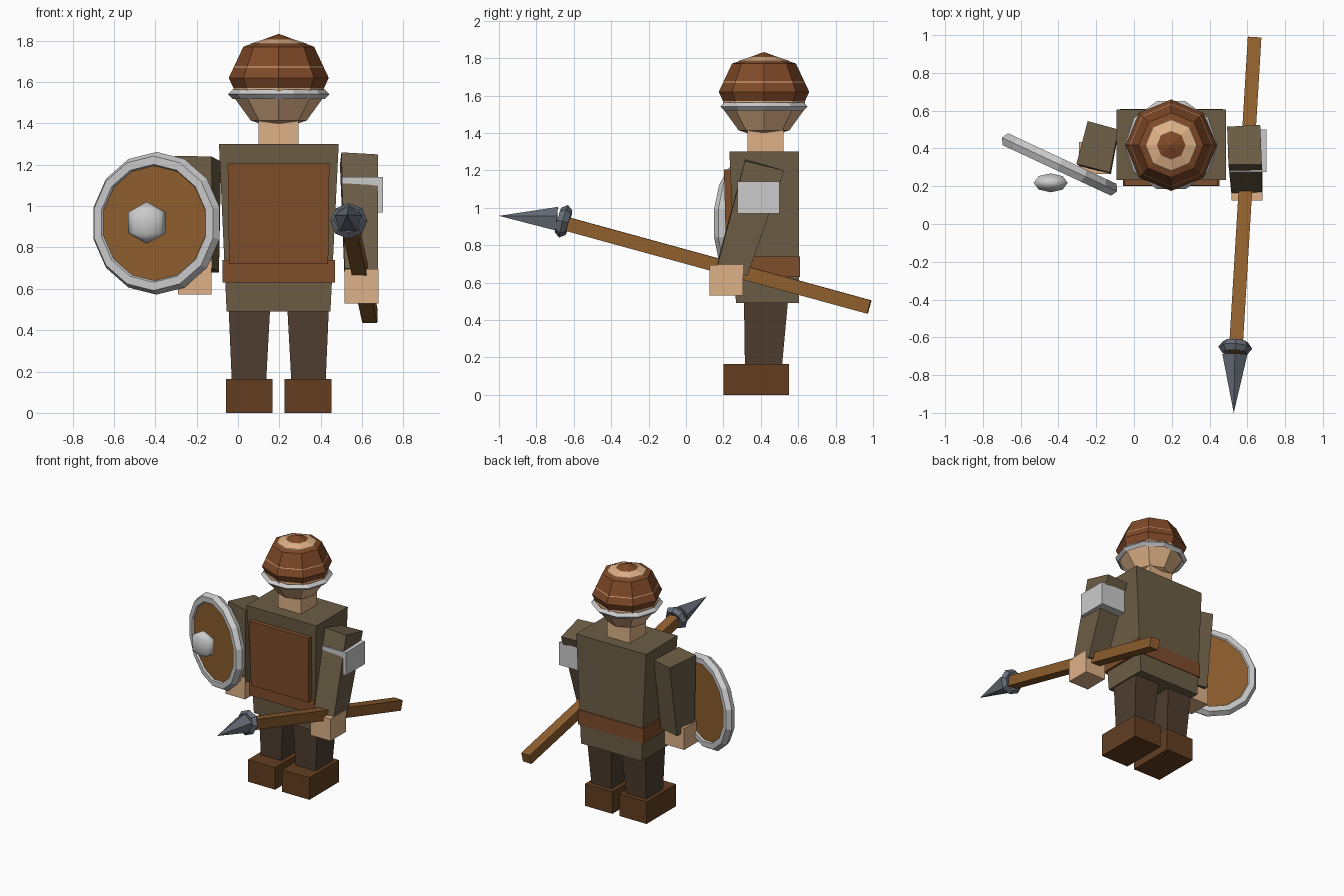
import bpy
from math import radians, atan2
from mathutils import Vector, Matrix

if "Cube" in bpy.data.objects:
    bpy.data.objects.remove(bpy.data.objects["Cube"])


def mat(name, r, g, b):
    m = bpy.data.materials.new(name)
    m.diffuse_color = [(c / 255) ** 2.2 for c in (r, g, b)] + [1]
    m.use_nodes = True
    m.node_tree.nodes["Principled BSDF"].inputs["Base Color"].default_value = m.diffuse_color
    return m


CLOTH = mat("cloth", 108, 94, 72)
LEATHER = mat("leather", 126, 78, 46)
SKIN = mat("skin", 222, 176, 134)
TROUSERS = mat("trousers", 80, 64, 51)
BOOT = mat("boot_leather", 98, 64, 38)
WOOD = mat("wood", 142, 95, 50)
STEEL = mat("dark_steel", 105, 112, 122)
HELM = mat("helmet_leather", 126, 74, 44)


def make(name, verts, faces, m=None):
    me = bpy.data.meshes.new(name)
    me.from_pydata(verts, [], faces)
    ob = bpy.data.objects.new(name, me)
    bpy.context.collection.objects.link(ob)
    if m:
        me.materials.append(m)
    return ob


def hexa(name, bottom, top, m=None):
    # corners in order front-left, front-right, back-right, back-left
    return make(name, bottom + top, [(3, 2, 1, 0), (4, 5, 6, 7), (0, 1, 5, 4),
                                     (1, 2, 6, 5), (2, 3, 7, 6), (3, 0, 4, 7)], m)


def rect(x0, x1, y0, y1, z):
    return [(x0, y0, z), (x1, y0, z), (x1, y1, z), (x0, y1, z)]


def box(name, x, y, z, m=None, tx=None, ty=None):
    # box with an optional different top outline
    return hexa(name, rect(*x, *y, z[0]), rect(*(tx or x), *(ty or y), z[1]), m)


def finish(name, m=None):
    ob = bpy.context.object
    ob.name = name
    if m:
        ob.data.materials.append(m)
    return ob


def ball(name, loc, scale, seg, rings, m=None):
    bpy.ops.mesh.primitive_uv_sphere_add(segments=seg, ring_count=rings, radius=1, location=loc)
    bpy.context.object.scale = scale
    return finish(name, m)


def ring(name, loc, major, minor, n, k, m=None, rot=(0, 0, 0)):
    bpy.ops.mesh.primitive_torus_add(major_radius=major, minor_radius=minor, major_segments=n,
                                     minor_segments=k, location=loc, rotation=rot)
    return finish(name, m)


CX, CY = 0.197, 0.417

# Torso, chest panel and belt
box("tunic", (-0.055, 0.447), (0.267, 0.605), (0.49, 1.30), CLOTH, (-0.092, 0.487), (0.232, 0.605))
box("chest_panel", (-0.043, 0.436), (0.215, 0.29), (0.72, 1.205), LEATHER, (-0.05, 0.442), (0.203, 0.28))
box("belt", (-0.075, 0.47), (0.235, 0.61), (0.63, 0.74), LEATHER)

# Legs and boots
for side, s in (("left", -1), ("right", 1)):
    c = CX + s * 0.142
    box(side + "_leg", (c - 0.083 + .002 * s, c + 0.083 + .002 * s), (0.315, 0.513), (0.15, 0.50),
        TROUSERS, (c - 0.1, c + 0.1), (0.31, 0.545))
    box(side + "_boot", (c - 0.113, c + 0.113), (0.20, 0.55), (0, 0.165), BOOT)

# Neck, head, helmet cap and headband
box("neck", (0.10, 0.293), (0.328, 0.52), (1.28, 1.45), SKIN)
ball("head", (CX, CY, 1.60), (0.23, 0.23, 0.23), 8, 5, SKIN)
ball("helmet", (CX, CY, 1.62), (0.242, 0.242, 0.213), 8, 4, HELM)
ring("headband", (CX, CY, 1.541), 0.223, 0.022, 10, 4)

# Right arm, reaching forward to the spear
hexa("right_arm",
     [(0.515, 0.165, 0.70), (0.678, 0.165, 0.68), (0.675, 0.328, 0.635), (0.515, 0.328, 0.655)],
     [(0.50, 0.315, 1.26), (0.677, 0.315, 1.25), (0.668, 0.525, 1.20), (0.493, 0.515, 1.20)], CLOTH)
box("right_hand", (0.515, 0.68), (0.125, 0.305), (0.53, 0.695), SKIN)
box("arm_guard", (0.503, 0.702), (0.275, 0.50), (0.97, 1.14))

# Left arm behind the shield
hexa("left_arm",
     [(-0.285, 0.305, 0.70), (-0.122, 0.265, 0.70), (-0.092, 0.43, 0.68), (-0.255, 0.47, 0.68)],
     [(-0.305, 0.318, 1.243), (-0.128, 0.272, 1.24), (-0.082, 0.50, 1.215), (-0.245, 0.545, 1.218)], CLOTH)
box("left_hand", (-0.29, -0.127), (0.265, 0.435), (0.573, 0.735), SKIN)

# Shield: rim, wooden board and boss, turned outward
center = Vector((-0.394, 0.315, 0.917))
turn = Matrix.Rotation(radians(-25), 4, 'Z') @ Matrix.Rotation(radians(90), 4, 'X')
turn = turn @ Matrix.Rotation(radians(90), 4, 'Z')
ring("shield_rim", center, 0.305, 0.04, 14, 6, None, turn.to_euler())
bpy.ops.mesh.primitive_cylinder_add(vertices=14, radius=0.285, depth=0.046, location=center,
                                    rotation=(Matrix.Rotation(radians(-25), 4, 'Z')
                                              @ Matrix.Rotation(radians(90), 4, 'X')).to_euler())
finish("shield_board", WOOD)
ball("shield_boss", (-0.441, 0.218, 0.92), (0.104, 0.058, 0.102), 8, 3)
bpy.ops.object.shade_smooth()

# Spear shaft
butt, neck = Vector((0.638, 0.98, 0.47)), Vector((0.538, -0.68, 0.925))
axis = neck - butt
bpy.ops.mesh.primitive_cube_add(size=1, location=(butt + neck) / 2)
shaft = finish("spear_shaft", WOOD)
shaft.rotation_euler = (atan2(-axis.z, -axis.y), 0, 0)
shaft.rotation_euler = (Matrix.Rotation(atan2(axis.x, -axis.y), 4, 'Z')
                        @ Matrix.Rotation(atan2(axis.z, axis.y), 4, 'X')).to_euler()
shaft.scale = (0.072, axis.length, 0.074)

# Spear collar and point
ring("spear_collar", (0.536, -0.655, 0.928), 0.058, 0.032, 8, 5, STEEL,
     axis.to_track_quat('Z', 'Y').to_euler())
base, tip = Vector((0.534, -0.69, 0.935)), Vector((0.528, -1.0, 0.957))
bpy.ops.mesh.primitive_cone_add(vertices=5, radius1=0.07, depth=(tip - base).length,
                                location=(base + tip) / 2,
                                rotation=(tip - base).to_track_quat('Z', 'Y').to_euler())
finish("spear_point", STEEL)
